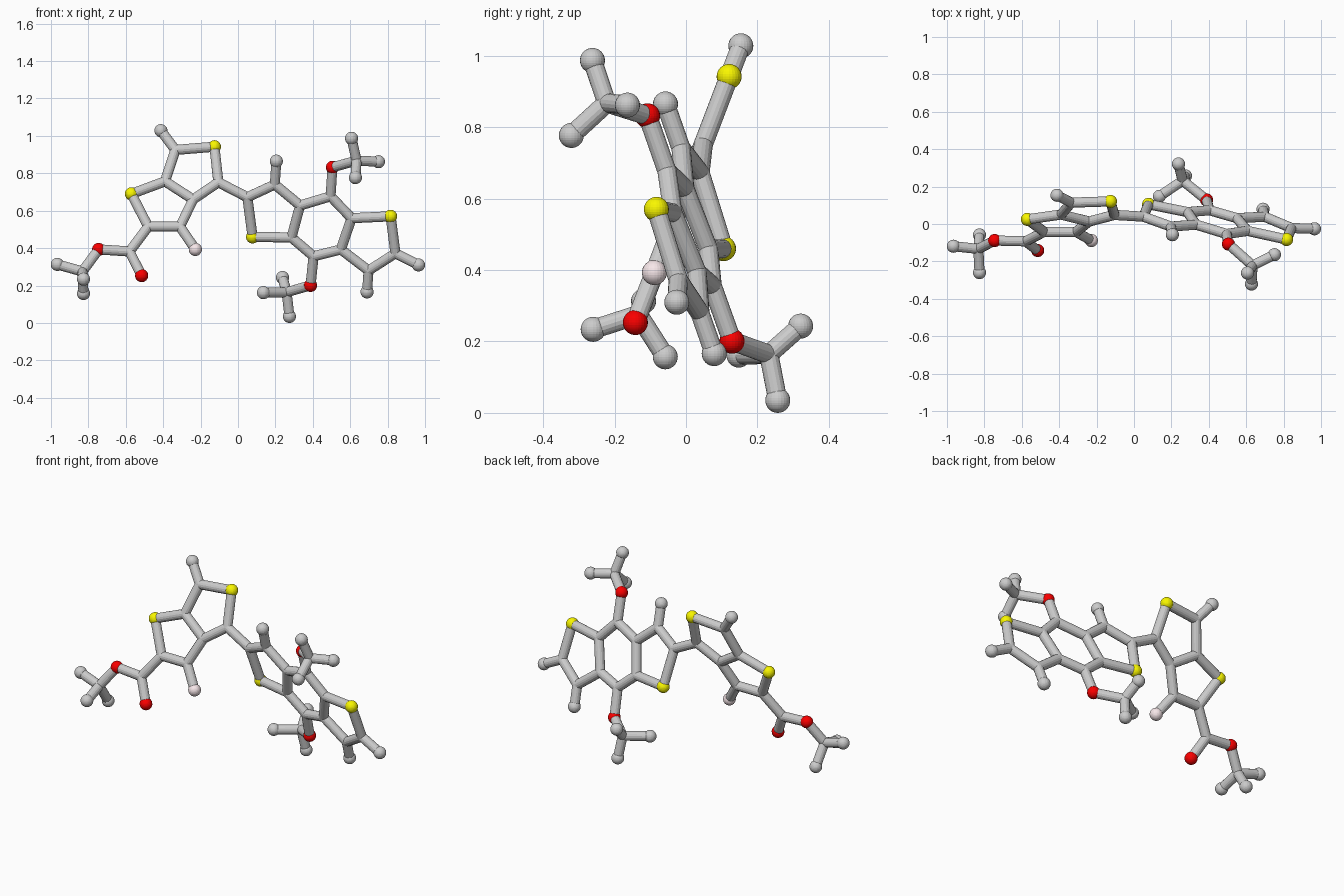
import bpy, bmesh
from mathutils import Vector, Matrix

if "Cube" in bpy.data.objects:
    bpy.data.objects.remove(bpy.data.objects["Cube"])

BALL, ROD = 0.035, 0.027
atoms = {}


def left(x, z):
    """Point on the tilted plane of the left ring pair."""
    return Vector((x, 0.381 * (z - 0.625), z))


def right(x, z):
    """Point on the tilted plane of the right ring triple."""
    return Vector((x, 0.276 - 0.2045 * x - 0.337 * z, z))


# left ring pair and its ester arm
for name, x, z in (
        ("LH", -.412, 1.028), ("L1", -.335, .925), ("LS1", -.126, .942),
        ("L2", -.105, .752), ("L3", -.24, .66), ("L4", -.39, .757),
        ("LS2", -.57, .69), ("L5", -.48, .515), ("L6", -.31, .515),
        ("F", -.228, .393), ("E1", -.58, .382), ("EO1", -.515, .253),
        ("EO2", -.745, .393), ("E2", -.832, .275), ("EH1", -.966, .313)):
    atoms[name] = left(x, z)

# right ring triple
for name, x, z in (
        ("R1", .05, .672), ("RS1", .078, .46), ("R2", .286, .457),
        ("R3", .332, .628), ("R4", .197, .74), ("RH1", .205, .865),
        ("R5", .495, .677), ("R6", .607, .56), ("R7", .55, .393),
        ("R8", .404, .356), ("RS2", .816, .57), ("R9", .842, .372),
        ("R10", .698, .28), ("RH2", .965, .31), ("RH3", .69, .166),
        ("RO1", .505, .832), ("RO2", .388, .201)):
    atoms[name] = right(x, z)

# end groups that leave the ring planes
for name, *p in (
        ("EH2", -.826, -.26, .234), ("EH3", -.826, -.058, .157),
        ("M1", .634, -.222, .868), ("MH1", .607, -.262, .987),
        ("MH2", .751, -.164, .862), ("MH3", .628, -.321, .777),
        ("N1", .26, .232, .164), ("NH1", .136, .148, .162),
        ("NH2", .238, .321, .243), ("NH3", .275, .257, .035)):
    atoms[name] = Vector(p)

# chains of joined atoms
chains = """LH L1 LS1 L2 L3 L4 L1
L4 LS2 L5 L6 L3
L6 F
L5 E1 EO2 E2 EH1
E1 EO1
EH2 E2 EH3
L2 R1 RS1 R2 R3 R4 R1
R4 RH1
R3 R5 R6 R7 R8 R2
R6 RS2 R9 R10 R7
R9 RH2
R10 RH3
R5 RO1 M1 MH1
MH2 M1 MH3
R8 RO2 N1 NH1
NH2 N1 NH3"""


def finish(bm, name, color=None):
    mesh = bpy.data.meshes.new(name)
    bm.to_mesh(mesh)
    bm.free()
    obj = bpy.data.objects.new(name, mesh)
    bpy.context.collection.objects.link(obj)
    if color:
        mat = bpy.data.materials.new(name + "_color")
        mat.diffuse_color = (*color, 1)
        mat.use_nodes = True
        mat.node_tree.nodes["Principled BSDF"].inputs["Base Color"].default_value = mat.diffuse_color
        mesh.materials.append(mat)


def balls(name, keys, radius, color=None):
    bm = bmesh.new()
    for k in keys:
        bmesh.ops.create_uvsphere(bm, u_segments=24, v_segments=16, radius=radius,
                                  matrix=Matrix.Translation(atoms[k]))
    finish(bm, name, color)


# grey rods
bm = bmesh.new()
for chain in chains.splitlines():
    keys = chain.split()
    for a, b in zip(keys, keys[1:]):
        p, d = atoms[a], atoms[b] - atoms[a]
        m = Matrix.Translation(p + d / 2) @ d.to_track_quat('Z', 'Y').to_matrix().to_4x4()
        bmesh.ops.create_cone(bm, cap_ends=True, segments=16, radius1=ROD,
                              radius2=ROD, depth=d.length, matrix=m)
finish(bm, "bond_rods")

# atom balls, sorted by kind
sulfur = [k for k in atoms if "S" in k]
oxygen = [k for k in atoms if "O" in k]
ends = [k for k in atoms if "H" in k]
joints = [k for k in atoms if k not in sulfur + oxygen + ends + ["F"]]
balls("sulfur_balls", sulfur, BALL, (0.95, 0.93, 0.0))
balls("oxygen_balls", oxygen, BALL, (0.95, 0.0, 0.0))
balls("fluorine_ball", ["F"], BALL, (0.93, 0.8, 0.82))
balls("end_balls", ends, BALL)
balls("joint_balls", joints, ROD)
